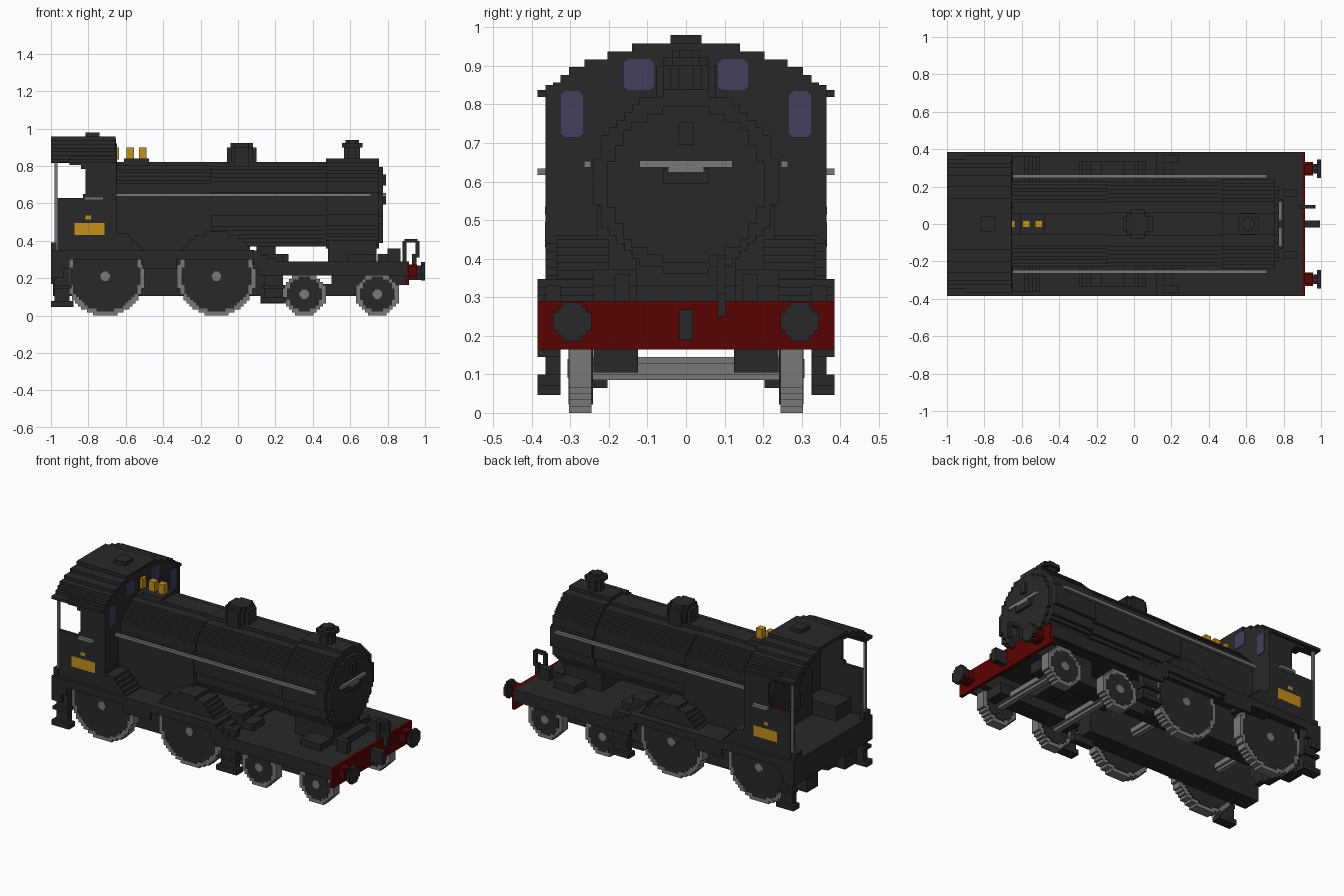
import bpy, bmesh, math

cube = bpy.data.objects.get("Cube")
if cube:
    bpy.data.objects.remove(cube, do_unlink=True)


def material(name, rgb):
    m = bpy.data.materials.new(name)
    m.use_nodes = True
    m.diffuse_color = (*rgb, 1)
    m.node_tree.nodes["Principled BSDF"].inputs["Base Color"].default_value = (*rgb, 1)
    return m


BLACK = material("engine black", (.022, .022, .022))
STEEL = material("steel grey", (.19, .19, .19))
RED = material("beam red", (.105, .001, .001))
BRASS = material("brass", (.55, .28, .012))
GLASS = material("window blue", (.053, .05, .108))


def prism(name, pts, axis, a, b, mat, mirror=False):
    """Extrude a profile along an axis; mirror adds the copy across y = 0."""
    place = {"x": lambda p, q, t: (t, p, q),
             "y": lambda p, q, t: (p, t, q),
             "z": lambda p, q, t: (p, q, t)}[axis]
    bm = bmesh.new()
    for s in ((1, -1) if mirror else (1,)):
        ends = []
        for t in (a, b):
            ring = []
            for p, q in pts:
                x, y, z = place(p, q, t)
                ring.append(bm.verts.new((x, y * s, z)))
            ends.append(ring)
        bm.faces.new(ends[0])
        bm.faces.new(ends[1])
        for i in range(len(pts)):
            j = (i + 1) % len(pts)
            bm.faces.new((ends[0][i], ends[0][j], ends[1][j], ends[1][i]))
    bmesh.ops.recalc_face_normals(bm, faces=bm.faces)
    me = bpy.data.meshes.new(name)
    bm.to_mesh(me)
    bm.free()
    me.materials.append(mat)
    ob = bpy.data.objects.new(name, me)
    bpy.context.collection.objects.link(ob)


def box(name, x, y, z, mat=BLACK, mirror=False):
    prism(name, [(x[0], z[0]), (x[1], z[0]), (x[1], z[1]), (x[0], z[1])],
          "y", y[0], y[1], mat, mirror)


def stepped(r, cx, cy, low=None, step=.02):
    """Staircase outline of a disc, or of an arch standing on height low."""
    n = max(2, round(r / step))
    v = r / n
    quad = []
    for i in range(n):
        w = v * max(1, round(math.sqrt(n * n - (i + .5) ** 2)))
        if low is not None and (i + 1) * v <= low - cy:
            continue
        bottom = low - cy if low is not None and not quad else i * v
        for p in ((w, bottom), (w, (i + 1) * v)):
            if not quad or quad[-1] != p:
                quad.append(p)
    pts = quad + [(-x, y) for x, y in reversed(quad)]
    if low is None:
        pts += [(-x, -y) for x, y in quad[1:]] + [(x, -y) for x, y in reversed(quad[1:])]
    return [(cx + x, cy + y) for x, y in pts]


# Boiler, firebox, smokebox and door
prism("boiler", stepped(.225, 0, .596), "x", -.15, .48, BLACK)
prism("firebox", stepped(.23, 0, .592, .3), "x", -.66, -.14, BLACK)
prism("smokebox", stepped(.24, 0, .6), "x", .47, .755, BLACK)
prism("smokebox_door", stepped(.203, 0, .592), "x", .755, .775, BLACK)
box("smokebox_saddle", (.48, .74), (-.13, .13), (.28, .42))
box("door_upper_hinge", (.77, .79), (-.02, .02), (.695, .755))
box("door_lower_block", (.77, .79), (-.06, .06), (.595, .635))
box("door_bar", (.775, .79), (-.12, .12), (.637, .655), STEEL)
box("door_handle", (.775, .792), (-.045, .045), (.625, .64), STEEL)
box("hand_rail", (-.65, .71), (.247, .265), (.637, .654), STEEL, True)

# Chimney, dome and whistles
for name, cx, rings in (
        ("chimney", .61, ((.042, .82, .905), (.055, .9, .922), (.036, .92, .94))),
        ("dome", .02, ((.078, .8, .9), (.06, .9, .922)))):
    for r, z0, z1 in rings:
        prism(name, stepped(r, cx, 0, step=.018), "z", z0, z1, BLACK)
box("whistle_base", (-.61, -.475), (-.06, .06), (.8, .84))
for x0, x1 in ((-.655, -.635), (-.595, -.555), (-.53, -.49)):
    box("whistle", (x0, x1), (-.02, .02), (.835, .9), BRASS)

# Wheels with dark centres, hubs and axles
for cx, r in ((-.71, .21), (-.115, .21), (.355, .115), (.745, .115)):
    prism("wheel_rim", stepped(r, cx, r, step=.016), "y", .245, .303, STEEL, True)
    prism("wheel_centre", stepped(r - .022, cx, r, step=.016), "y", .241, .305, BLACK, True)
    prism("wheel_hub", stepped(.025, cx, r, step=.007), "y", .3, .307, STEEL, True)
    prism("axle", stepped(.03, cx, r, step=.015), "y", -.245, .245, STEEL)

# Splashers, running plate and valance
prism("driving_splasher", stepped(.24, -.115, .21, .3), "y", .2, .335, BLACK, True)
arch = [(max(x, -.66), z) for x, z in stepped(.25, -.71, .21, .3)]
prism("cab_splasher", list(dict.fromkeys(arch)), "y", .2, .364, BLACK, True)
valance = [(-1, .2), (-.93, .2), (-.93, .25), (-.9, .25), (-.9, .3), (-.51, .3),
           (-.51, .25), (-.33, .25), (-.33, .3), (.08, .3), (.08, .25), (.11, .25),
           (.11, .215), (.9, .215), (.9, .29), (.2, .29), (.2, .305), (.16, .305),
           (.16, .325), (.12, .325), (.12, .347), (-1, .347)]
prism("valance", valance, "y", .365, .385, BLACK, True)
box("rear_deck", (-1, .12), (-.37, .37), (.325, .347))
box("front_deck", (.1, .9), (-.37, .37), (.265, .29))
box("deck_step", (.1, .2), (-.37, .37), (.28, .305))
box("deck_riser", (.1, .16), (-.37, .37), (.28, .325))
box("main_frame", (-.93, .2), (.13, .24), (.105, .33), BLACK, True)
box("bogie_frame", (.28, .84), (.125, .24), (.105, .17), BLACK, True)
box("bogie_pivot", (.5, .6), (-.24, .24), (.17, .27))
box("front_frame", (.6, .9), (.2, .24), (.165, .27), BLACK, True)
box("brake_shoe", (.12, .25), (.203, .242), (.065, .11), BLACK, True)

# Front deck fittings
box("lubricator", (.59, .73), (.13, .24), (.28, .33), BLACK, True)
box("lamp_bracket", (.8, .87), (.145, .185), (.28, .36), BLACK, True)
box("boiler_foot", (.745, .8), (-.13, .13), (.28, .33))
box("motion_cover", (.1, .2), (.13, .24), (.3, .372), BLACK, True)
box("motion_cover_step", (.2, .27), (.13, .24), (.28, .33), BLACK, True)

# Front beam, buffers, hook and pipe
box("buffer_beam", (.895, .915), (-.385, .385), (.165, .29), RED)
prism("buffer_stem", stepped(.037, .295, .237, step=.0125), "x", .91, .957, RED, True)
prism("buffer_shank", stepped(.025, .295, .237, step=.0125), "x", .95, .985, BLACK, True)
prism("buffer_head", stepped(.05, .295, .237, step=.0125), "x", .978, 1, BLACK, True)
box("coupling_hook", (.91, .995), (-.018, .018), (.19, .268))
for x, z in (((.88, .9), (.29, .4)), ((.89, .96), (.39, .41)),
             ((.95, .97), (.31, .4)), ((.93, .955), (.25, .33))):
    box("brake_pipe", x, (.082, .102), z)

# Footsteps below the cab and ahead of the driving wheels
for x0, x1, z0 in ((-.99, -.89, .047), (.13, .25, .07)):
    box("step_hanger", (x0 + .01, x1 - .01), (.325, .365), (z0, .33), BLACK, True)
    box("lower_step", (x0 - .01, x1 + .01), (.325, .385), (z0, z0 + .03), BLACK, True)
    box("upper_step", (x0, x1), (.325, .385), (.145, .165), BLACK, True)

# Cab sides, front wall and stepped roof
side = [(-.965, .33), (-.65, .33), (-.65, .85), (-.9, .85), (-.9, .805), (-.84, .805),
        (-.84, .785), (-.815, .785), (-.815, .65), (-.83, .65), (-.83, .63), (-.965, .63)]
prism("cab_side", side, "y", .345, .365, BLACK, True)
stairs = [(.385, .837), (.345, .857), (.325, .877), (.303, .897), (.263, .917),
          (.203, .937), (.14, .958)]
half = []
for i, (y, z) in enumerate(stairs):
    half += [(y, stairs[i - 1][1] if i else .82), (y, z)]
outer = half + [(-y, z) for y, z in reversed(half)]
inner = [(.355, .82)] + [(y - .03, z - .021) for y, z in half[2:]]
hollow = inner + [(-y, z) for y, z in reversed(inner)]
prism("cab_roof", outer + hollow[::-1], "x", -1, -.655, BLACK)
wall = [(.362, .33)] + [(min(y, .362), z - .01) for y, z in half]
prism("cab_front_wall", wall + [(-y, z) for y, z in reversed(wall)],
      "x", -.672, -.652, BLACK)
box("roof_vent", (-.815, -.74), (-.04, .04), (.95, .98))
box("cab_pillar", (-.98, -.965), (.345, .36), (.34, .83), STEEL, True)
box("arm_rest", (-.82, -.72), (.36, .385), (.617, .634), STEEL, True)
box("name_plate", (-.875, -.715), (.359, .3655), (.43, .495), BRASS, True)
box("small_plate", (-.815, -.785), (.359, .3655), (.515, .535), BRASS, True)

# Windows: panes with clipped corners, on both faces of the wall
for y0, y1, z0, z1 in ((.081, .163, .835, .92), (.265, .327, .713, .837)):
    c = .012
    pane = [(y0 + c, z0), (y1 - c, z0), (y1, z0 + c), (y1, z1 - c),
            (y1 - c, z1), (y0 + c, z1), (y0, z1 - c), (y0, z0 + c)]
    for x in (-.654, -.676):
        prism("cab_window", pane, "x", x, x + .006, GLASS, True)

# Cab interior and rear end
prism("backhead", stepped(.2, 0, .55, .34), "x", -.72, -.67, BLACK)
box("fire_door", (-.735, -.72), (-.06, .06), (.44, .54))
box("regulator", (-.745, -.725), (-.09, .09), (.64, .66), RED)
box("gauge", (-.745, -.67), (.09, .13), (.7, .75), BRASS, True)
box("brake_lever", (-.78, -.72), (.16, .18), (.52, .54), RED)
box("cab_seat", (-.88, -.66), (.2, .35), (.34, .435), BLACK, True)
box("rear_beam", (-1, -.965), (-.385, .385), (.2, .347))
box("rear_post", (-1, -.97), (.3, .364), (.34, .39), BLACK, True)
box("rear_frame_end", (-.99, -.9), (.13, .24), (.105, .24), BLACK, True)
box("drawbar", (-1, -.95), (-.05, .05), (.17, .24))
